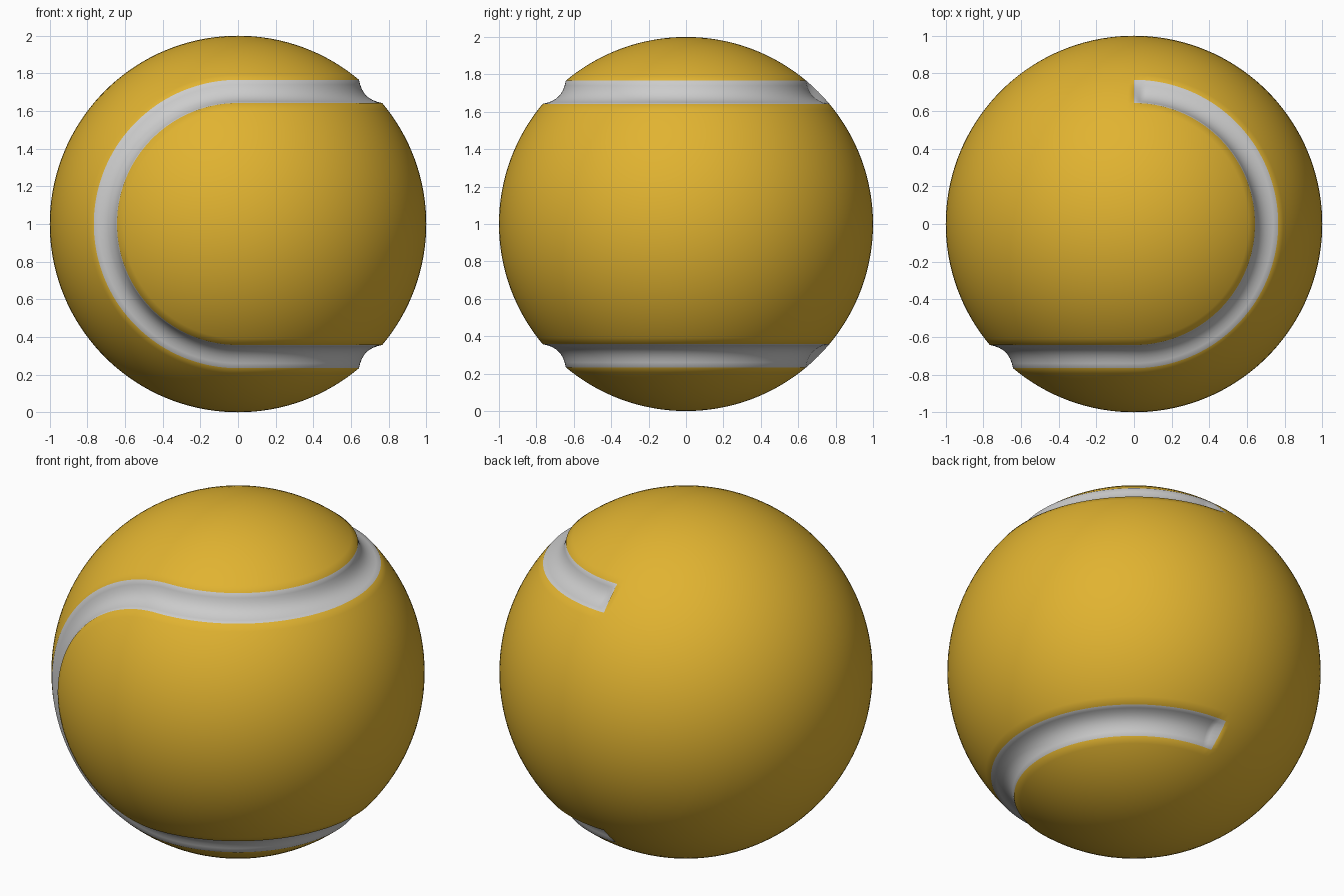
import bpy, bmesh
from math import radians, sin, cos
from mathutils import Vector

if "Cube" in bpy.data.objects:
    bpy.data.objects.remove(bpy.data.objects["Cube"])

SEAM, HALF, DEPTH, STEP = 45, 5, 0.036, 2.5

# Latitudes: even steps, finer across each seam groove
lats = sorted({-90 + STEP * i for i in range(73)}
              | {s * SEAM - HALF + 1.25 * i for s in (-1, 1) for i in range(9)})
turns = [-90 + STEP * i for i in range(73)]


def in_groove(lat, seams):
    return any(abs(lat - s) < HALF for s in seams)


def radius(lat, seams):
    # Shallow rounded channel sunk into the unit sphere
    for s in seams:
        if abs(lat - s) < HALF:
            return 1 - DEPTH * (1 - ((lat - s) / HALF) ** 2)
    return 1


def half_ball(bm, seams, place, closed_end):
    # Half turn of a grooved profile; closed_end fades the groove out at the last step
    rows = []
    for t in turns:
        row = []
        for lat in lats:
            r = 1 if closed_end and t == 90 else radius(lat, seams)
            a, b = radians(lat), radians(t)
            row.append(bm.verts.new(place(r * cos(a) * cos(b), r * cos(a) * sin(b), r * sin(a))))
        rows.append(row)
    for p, q in zip(rows, rows[1:]):
        for i in range(len(lats) - 1):
            f = bm.faces.new((p[i], q[i], q[i + 1], p[i + 1]))
            f.material_index = int(in_groove((lats[i] + lats[i + 1]) / 2, seams))
            f.smooth = True


bm = bmesh.new()
# Right half: turned about z, with an upper and a lower groove
half_ball(bm, (-SEAM, SEAM), lambda u, v, w: Vector((u, v, w + 1)), True)
# Left half: turned about y, with a groove at the front only
half_ball(bm, (-SEAM,), lambda u, v, w: Vector((-u, w, v + 1)), False)
bmesh.ops.remove_doubles(bm, verts=bm.verts, dist=0.0005)
bmesh.ops.recalc_face_normals(bm, faces=bm.faces)

mesh = bpy.data.meshes.new("ball")
bm.to_mesh(mesh)
bm.free()
for name, colour in (("felt", (0.75, 0.45, 0.03, 1)), ("seam", (0.8, 0.8, 0.8, 1))):
    mat = bpy.data.materials.new(name)
    mat.diffuse_color = colour
    mat.use_nodes = True
    mat.node_tree.nodes["Principled BSDF"].inputs["Base Color"].default_value = mat.diffuse_color
    mesh.materials.append(mat)
ball = bpy.data.objects.new("ball", mesh)
bpy.context.collection.objects.link(ball)
